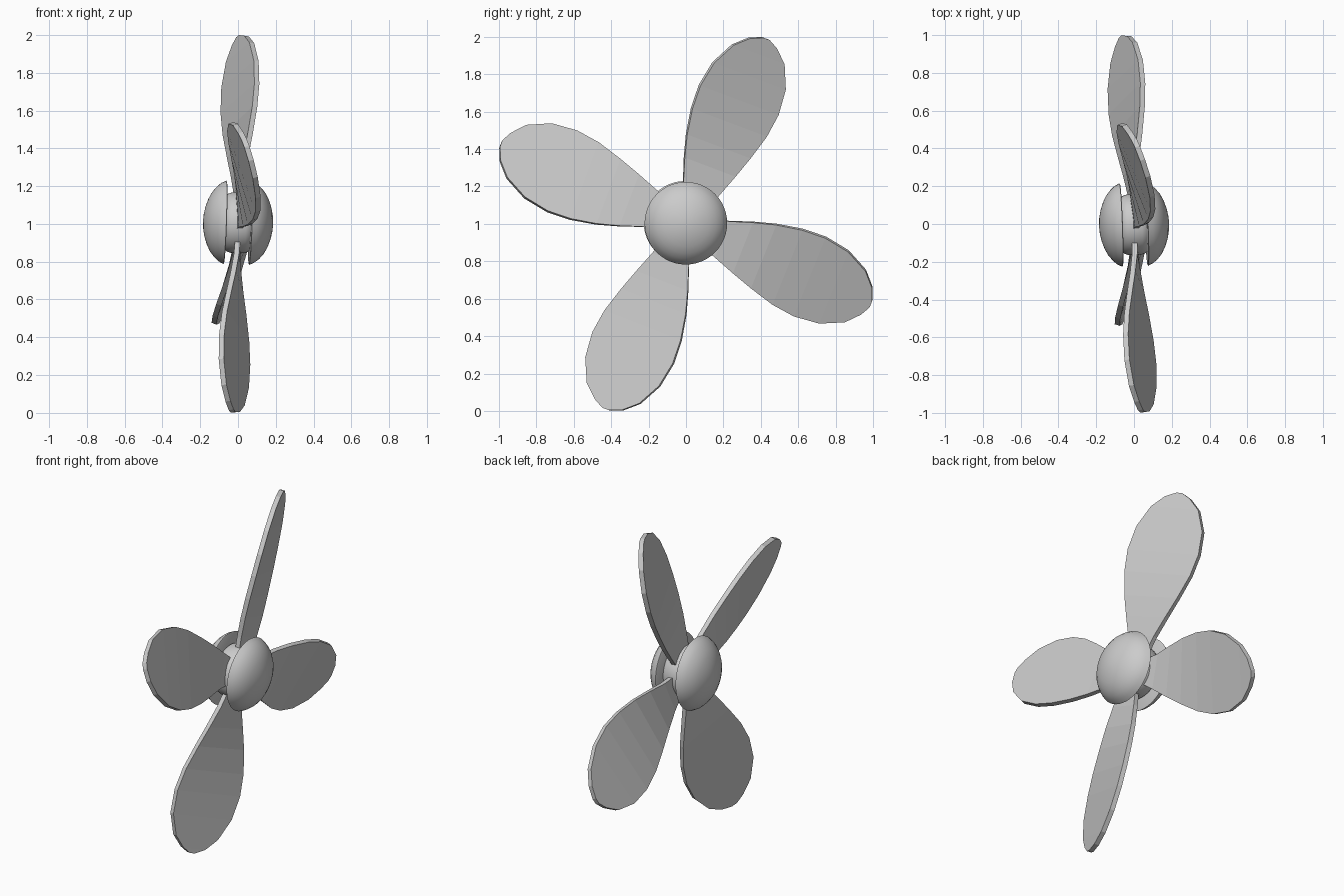
import bpy, bmesh, math
from mathutils import Matrix, Vector

if "Cube" in bpy.data.objects:
    bpy.data.objects.remove(bpy.data.objects["Cube"])

# whole propeller leans slightly off the x axis
TILT = (Matrix.Translation((0, 0, 1))
        @ Matrix.Rotation(math.radians(2.05), 4, 'Z')
        @ Matrix.Rotation(math.radians(2.05), 4, 'Y'))


def make_object(name, bm, matrix):
    bmesh.ops.recalc_face_normals(bm, faces=bm.faces)
    bm.transform(matrix)
    mesh = bpy.data.meshes.new(name)
    bm.to_mesh(mesh)
    bm.free()
    ob = bpy.data.objects.new(name, mesh)
    bpy.context.collection.objects.link(ob)
    return ob


def lathe(name, profile, steps=48):
    """Spin (x, radius) points round the x axis."""
    bm = bmesh.new()
    verts = [bm.verts.new((x, 0, r)) for x, r in profile]
    edges = [bm.edges.new(p) for p in zip(verts, verts[1:])]
    bmesh.ops.spin(bm, geom=verts + edges, cent=(0, 0, 0), axis=(1, 0, 0),
                   angle=2 * math.pi, steps=steps, use_duplicate=False)
    bmesh.ops.remove_doubles(bm, verts=bm.verts, dist=1e-5)
    ob = make_object(name, bm, TILT @ Matrix.Translation((0, -0.003, 0.006)))
    bpy.ops.object.select_all(action='DESELECT')
    bpy.context.view_layer.objects.active = ob
    ob.select_set(True)
    bpy.ops.object.shade_smooth_by_angle(angle=math.radians(35))
    return ob


# hub caps, one each side
cap = [(0.186, 0), (0.183, 0.04), (0.175, 0.08), (0.161, 0.122), (0.142, 0.159),
       (0.118, 0.188), (0.094, 0.207), (0.067, 0.221), (0.064, 0.215), (0.064, 0)]
lathe("front_cap", cap)
lathe("rear_cap", [(-x - 0.003 if r > 0.2 else -x, r) for x, r in cap])

# core between the caps, with rounded rim
core = [(-0.072, 0)]
for i in range(9):
    a = math.pi * i / 8
    core.append((-0.072 * math.copysign(abs(math.cos(a)) ** 0.7, math.cos(a)),
                 0.12 + 0.042 * math.sin(a) ** 0.7 if 0 < i < 8 else 0.12))
core.append((0.072, 0))
lathe("hub_core", core)

# blades: distance along the blade, then its two edges
STATIONS = [(0.07, -0.06, 0.065), (0.21, -0.097, 0.112), (0.33, -0.138, 0.155),
            (0.45, -0.172, 0.195), (0.59, -0.197, 0.235), (0.72, -0.202, 0.252),
            (0.86, -0.177, 0.239), (0.985, -0.113, 0.183), (1.05, -0.042, 0.113),
            (1.078, 0.025, 0.06)]
LEAN = math.radians(21)
THICK = 0.028


def blade(name, turn):
    bm = bmesh.new()
    rows = []
    for s, v0, v1 in STATIONS:
        pitch = 0.38 * (1 - math.exp(-((s - 0.07) / 0.35) ** 1.5))
        normal = Vector((1, pitch, 0)).normalized() * THICK / 2
        row = []
        for v, side in ((v0, 1), (v1, 1), (v1, -1), (v0, -1)):
            p = Vector((-pitch * (v - 0.015), v, s)) + normal * side
            row.append(bm.verts.new(p))
        rows.append(row)
    for a, b in zip(rows, rows[1:]):
        for i in range(4):
            j = (i + 1) % 4
            bm.faces.new((a[i], a[j], b[j], b[i]))
    bm.faces.new(rows[0])
    bm.faces.new(rows[-1])
    make_object(name, bm, TILT @ Matrix.Rotation(-LEAN - turn, 4, 'X'))


for k in range(4):
    blade(f"blade_{k + 1}", k * math.pi / 2)
